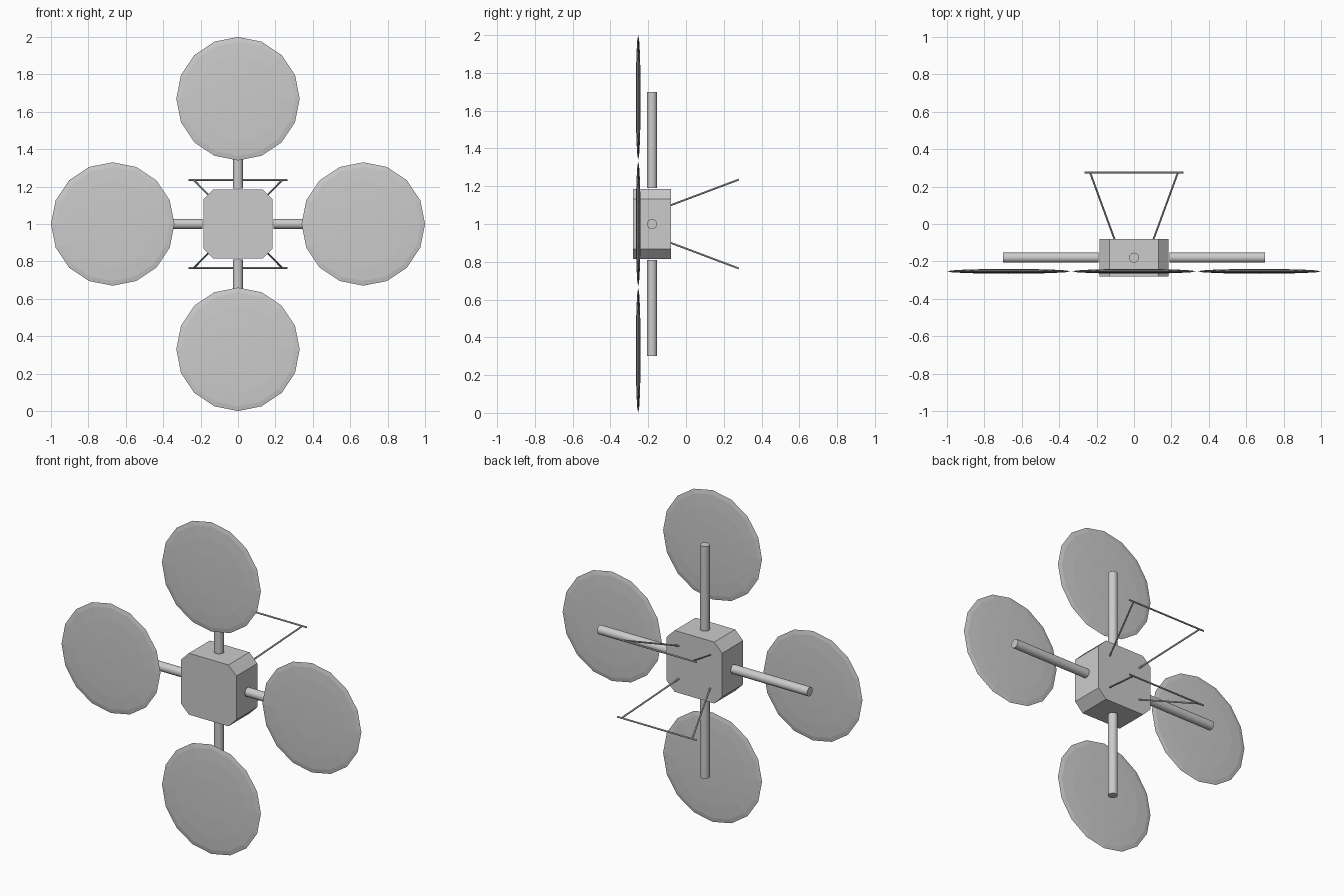
import bpy, bmesh, math
from mathutils import Vector, Matrix

if "Cube" in bpy.data.objects:
    bpy.data.objects.remove(bpy.data.objects["Cube"])

C = Vector((0, 0, 1))  # centre of the craft in x and z


def finish(name, bm, smooth=False):
    bmesh.ops.recalc_face_normals(bm, faces=bm.faces)
    me = bpy.data.meshes.new(name)
    bm.to_mesh(me)
    bm.free()
    ob = bpy.data.objects.new(name, me)
    bpy.context.collection.objects.link(ob)
    if smooth:
        bpy.ops.object.select_all(action='DESELECT')
        bpy.context.view_layer.objects.active = ob
        ob.select_set(True)
        bpy.ops.object.shade_smooth_by_angle(angle=math.radians(35))
    return ob


def rod(name, a, b, radius, sides, smooth=False):
    a, b = Vector(a), Vector(b)
    d = b - a
    m = Matrix.Translation((a + b) / 2) @ d.to_track_quat('Z', 'Y').to_matrix().to_4x4()
    bm = bmesh.new()
    bmesh.ops.create_cone(bm, cap_ends=True, segments=sides, radius1=radius,
                          radius2=radius, depth=d.length, matrix=m)
    return finish(name, bm, smooth)


# Body: square block with four chamfered long edges
h, c = 0.185, 0.053
outline = [(h, h - c), (h - c, h), (c - h, h), (-h, h - c),
           (-h, c - h), (c - h, -h), (h - c, -h), (h, c - h)]
bm = bmesh.new()
face = bm.faces.new([bm.verts.new((x, -0.28, 1 + z)) for x, z in outline])
ext = bmesh.ops.extrude_face_region(bm, geom=[face], use_keep_orig=True)
bmesh.ops.translate(bm, vec=(0, 0.2, 0),
                    verts=[v for v in ext['geom'] if isinstance(v, bmesh.types.BMVert)])
finish("body", bm)

# Four arms, each with a thin lens-shaped rotor disc in front
for side, d in (("right", (1, 0, 0)), ("left", (-1, 0, 0)),
                ("upper", (0, 0, 1)), ("lower", (0, 0, -1))):
    d = Vector(d)
    base = C + Vector((0, -0.18, 0))
    rod(side + "_arm", base + d * 0.19, base + d * 0.70, 0.027, 16, True)
    pos = C + d * 0.67 + Vector((0, -0.253, 0))
    m = (Matrix.Translation(pos) @ Matrix.Rotation(math.pi / 2, 4, 'X')
         @ Matrix.Diagonal((0.33, 0.33, 0.013, 1)))
    bm = bmesh.new()
    bmesh.ops.create_uvsphere(bm, u_segments=16, v_segments=8, radius=1, matrix=m)
    finish(side + "_rotor", bm)

# Landing gear on the back: splayed struts joined by a skid on each side
for level, s in (("upper", 1), ("lower", -1)):
    for side, k in (("right", 1), ("left", -1)):
        rod(f"{level}_{side}_strut", (k * 0.103, -0.085, 1 + s * 0.098),
            (k * 0.235, 0.276, 1 + s * 0.234), 0.005, 8)
    rod(level + "_skid", (-0.265, 0.276, 1 + s * 0.235),
        (0.265, 0.276, 1 + s * 0.235), 0.005, 8)
